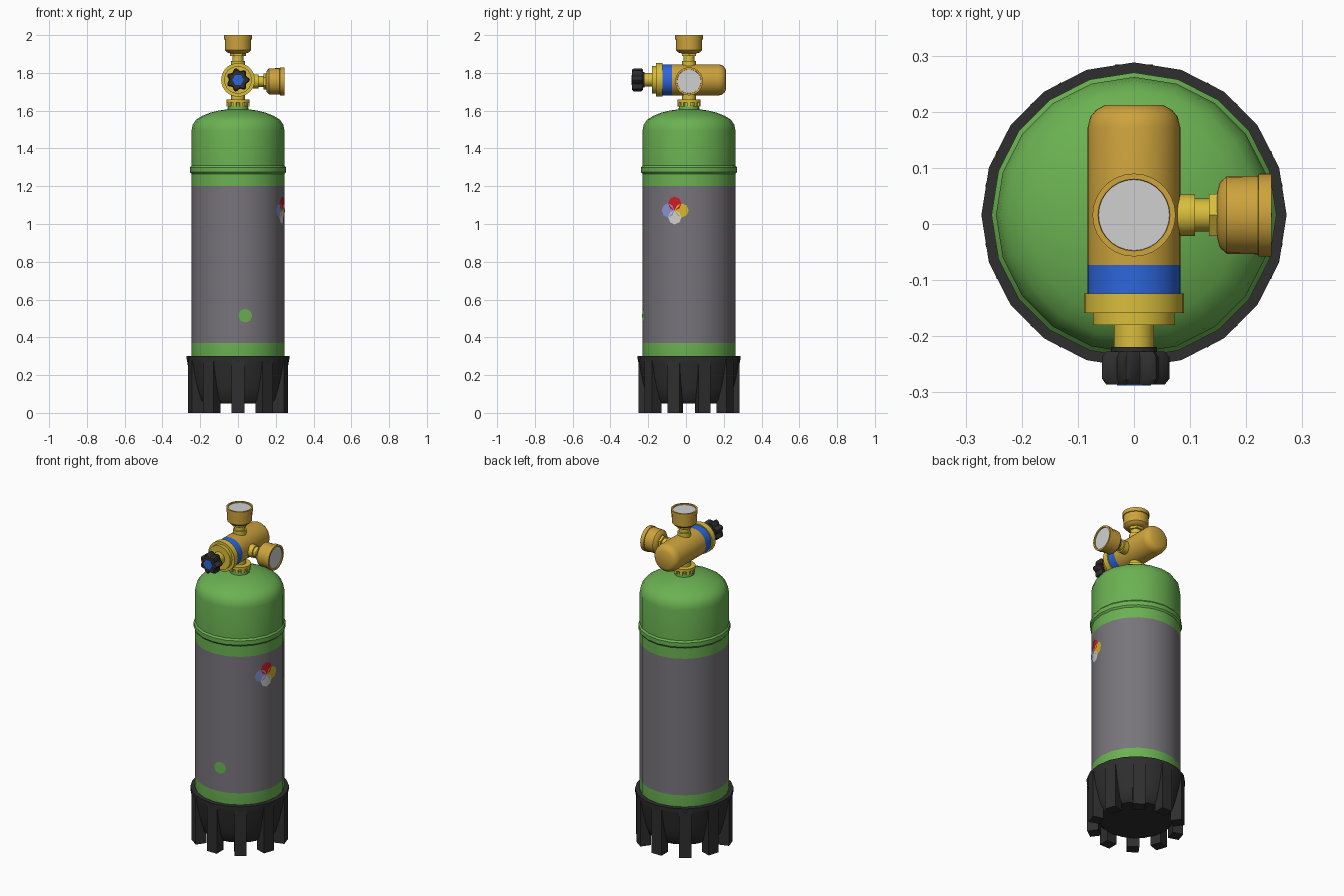
import bpy, bmesh
from math import sin, cos, pi, radians
from mathutils import Matrix, Vector

if "Cube" in bpy.data.objects:
    bpy.data.objects.remove(bpy.data.objects["Cube"])

AXIS_Y = 0.016          # the tank stands slightly behind the origin
VALVE_Z = 1.763
GAUGE_Z = 1.755


def material(name, rgb):
    lin = [((c / 255 + 0.055) / 1.055) ** 2.4 for c in rgb]
    m = bpy.data.materials.new(name)
    m.diffuse_color = (*lin, 1)
    m.use_nodes = True
    m.node_tree.nodes["Principled BSDF"].inputs["Base Color"].default_value = m.diffuse_color
    return m


GREEN = material("tank_green", (107, 178, 82))
GREY = material("tank_grey", (120, 117, 123))
GOLD = material("gold", (205, 163, 60))
BRASS = material("brass_yellow", (217, 190, 60))
BLACK = material("black_rubber", (46, 46, 47))
BLUE = material("blue", (45, 102, 220))
WHITE = material("dial_white", (208, 208, 208))
RED = material("label_red", (205, 28, 38))
PALE = material("label_pale_blue", (138, 150, 212))
YELLOW = material("label_yellow", (212, 182, 45))


def finish(name, bm, mats, matrix=Matrix(), rule=None, angle=35):
    """Turn a bmesh into an object, colouring faces by a rule on their centre."""
    bmesh.ops.recalc_face_normals(bm, faces=bm.faces)
    if rule:
        for f in bm.faces:
            f.material_index = rule(f.calc_center_median())
    bm.transform(matrix)
    me = bpy.data.meshes.new(name)
    bm.to_mesh(me)
    bm.free()
    for m in mats:
        me.materials.append(m)
    ob = bpy.data.objects.new(name, me)
    bpy.context.collection.objects.link(ob)
    bpy.ops.object.select_all(action='DESELECT')
    ob.select_set(True)
    bpy.context.view_layer.objects.active = ob
    bpy.ops.object.shade_smooth_by_angle(angle=radians(angle))
    return ob


def lathe(name, profile, mats, matrix=Matrix(), segs=24, rule=None, lobes=0, depth=0):
    """Revolve (radius, height) points about z; lobes make a fluted outline."""
    bm = bmesh.new()
    rings = []
    for r, h in profile:
        if r == 0:
            rings.append([bm.verts.new((0, 0, h))] * segs)
            continue
        ring = []
        for i in range(segs):
            a = 2 * pi * i / segs
            k = r * (1 + depth * (cos(lobes * a) - 1)) if lobes else r
            ring.append(bm.verts.new((k * cos(a), k * sin(a), h)))
        rings.append(ring)
    for lo, hi in zip(rings, rings[1:]):
        for i in range(segs):
            j = (i + 1) % segs
            bm.faces.new(dict.fromkeys((lo[i], lo[j], hi[j], hi[i])))
    return finish(name, bm, mats, matrix, rule)


def solid(*pts):
    """Close a profile with end caps."""
    return [(0, pts[0][1]), *pts, (0, pts[-1][1])]


def radial_boxes(name, count, phase, r0, r1, width, z0, z1, mat):
    """A ring of equal boxes around the tank axis."""
    bm = bmesh.new()
    for i in range(count):
        m = (Matrix.Rotation(phase + 2 * pi * i / count, 4, 'Z')
             @ Matrix.Translation(((r0 + r1) / 2, 0, (z0 + z1) / 2))
             @ Matrix.Diagonal((r1 - r0, width, z1 - z0, 1)))
        bmesh.ops.create_cube(bm, size=1, matrix=m)
    return finish(name, bm, [mat], TANK)


TANK = Matrix.Translation((0, AXIS_Y, 0))
VALVE = Matrix.Translation((0, 0, VALVE_Z)) @ Matrix.Rotation(pi / 2, 4, 'X')
TOP_GAUGE = Matrix.Translation((0, AXIS_Y, GAUGE_Z))
SIDE_GAUGE = TOP_GAUGE @ Matrix.Rotation(pi / 2, 4, 'Y')

# Tank with domed shoulder, collar and grey band
R = 0.246
lathe("tank", solid((0.18, 0.08), (0.225, 0.14), (R, 0.24), (R, 0.37), (R, 1.2),
                    (R, 1.265), (0.254, 1.275), (0.254, 1.3), (R, 1.31), (R, 1.495),
                    (0.24, 1.525), (0.222, 1.552), (0.19, 1.572), (0.145, 1.59),
                    (0.1, 1.601), (0.055, 1.607), (0.053, 1.63)),
      [GREEN, GREY], TANK, 20, lambda c: int(0.37 < c.z < 1.2))

# Rubber foot: cup and ten legs
lathe("foot_cup", [(0, 0.05), (0.2, 0.05), (0.222, 0.07), (0.24, 0.13), (0.257, 0.2),
                   (0.268, 0.265), (0.272, 0.285), (0.272, 0.3), (0.245, 0.3)],
      [BLACK], TANK, 20)
radial_boxes("foot_legs", 10, radians(18), 0.205, 0.268, 0.067, 0, 0.288, BLACK)

# Neck fitting
lathe("neck_fitting", solid((0.05, 1.62), (0.05, 1.642), (0.062, 1.642), (0.062, 1.658),
                            (0.036, 1.66), (0.036, 1.72)), [BRASS], TANK)
radial_boxes("neck_lugs", 10, 0, 0.045, 0.06, 0.018, 1.622, 1.645, BRASS)

# Valve body lying along y, with blue band at the front
lathe("valve_body", solid((0.052, -0.212), (0.068, -0.203), (0.078, -0.191), (0.0826, -0.172),
                          (0.0826, 0.073), (0.0826, 0.126)),
      [GOLD, BLUE], VALVE, 32, lambda c: int(c.z > 0.073))
lathe("valve_flange", solid((0.089, 0.124), (0.089, 0.159), (0.073, 0.159), (0.073, 0.18),
                            (0.036, 0.18), (0.036, 0.222)), [BRASS], VALVE, 32)

# Fluted hand knob with blue cap
lathe("knob_washer", solid((0.041, 0.219), (0.041, 0.23)), [BLACK], VALVE)
lathe("knob", solid((0.054, 0.227), (0.063, 0.236), (0.063, 0.276), (0.055, 0.286)),
      [BLACK], VALVE, 42, lobes=7, depth=0.12)
lathe("knob_cap", solid((0.03, 0.28), (0.03, 0.288)), [BLUE], VALVE, 6)

# Two identical pressure gauges
for side, m in (("top", TOP_GAUGE), ("side", SIDE_GAUGE)):
    lathe(side + "_gauge_stem", solid((0.037, 0.07), (0.037, 0.109), (0.029, 0.109),
                                      (0.029, 0.155)), [BRASS], m)
    lathe(side + "_gauge_nut", solid((0.043, 0.134), (0.043, 0.15)), [BRASS], m, 6)
    lathe(side + "_gauge_case", [(0, 0.148), (0.04, 0.148), (0.058, 0.153), (0.069, 0.165),
                                 (0.07, 0.221), (0.074, 0.222), (0.074, 0.245),
                                 (0.064, 0.245), (0.063, 0.238)], [GOLD], m, 28)
    lathe(side + "_gauge_dial", [(0.0635, 0.239), (0, 0.239)], [WHITE], m, 28)


def label(name, azimuth, z, mat, radius=0.037):
    """Thin octagon lying on the twenty-sided tank wall."""
    bm = bmesh.new()

    def on_wall(u, v):
        a = radians(azimuth) + u / R
        step = pi / 10
        off = (a % step) - step / 2
        r = R * cos(step / 2) / cos(off) + 0.0025
        return bm.verts.new((r * cos(a), r * sin(a), z + v))
    centre = on_wall(0, 0)
    rim = [on_wall(radius * sin(i * pi / 4), radius * cos(i * pi / 4)) for i in range(8)]
    for i in range(8):
        bm.faces.new((centre, rim[i - 1], rim[i]))
    for f in bm.faces:                      # face outwards
        f.normal_update()
        if f.normal.dot(Vector((cos(radians(azimuth)), sin(radians(azimuth)), 0))) < 0:
            f.normal_flip()
    ob = finish(name, bm, [mat], TANK)
    if ob.data.polygons[0].normal.dot((cos(radians(azimuth)), sin(radians(azimuth)), 0)) < 0:
        ob.data.flip_normals()


# Hazard marks on the right, green dot on the front
label("hazard_red", -18, 1.108, RED)
label("hazard_white", -18, 1.035, WHITE)
label("hazard_blue", -27, 1.072, PALE)
label("hazard_yellow", -9, 1.072, YELLOW)
label("front_dot", -81, 0.515, GREEN)
